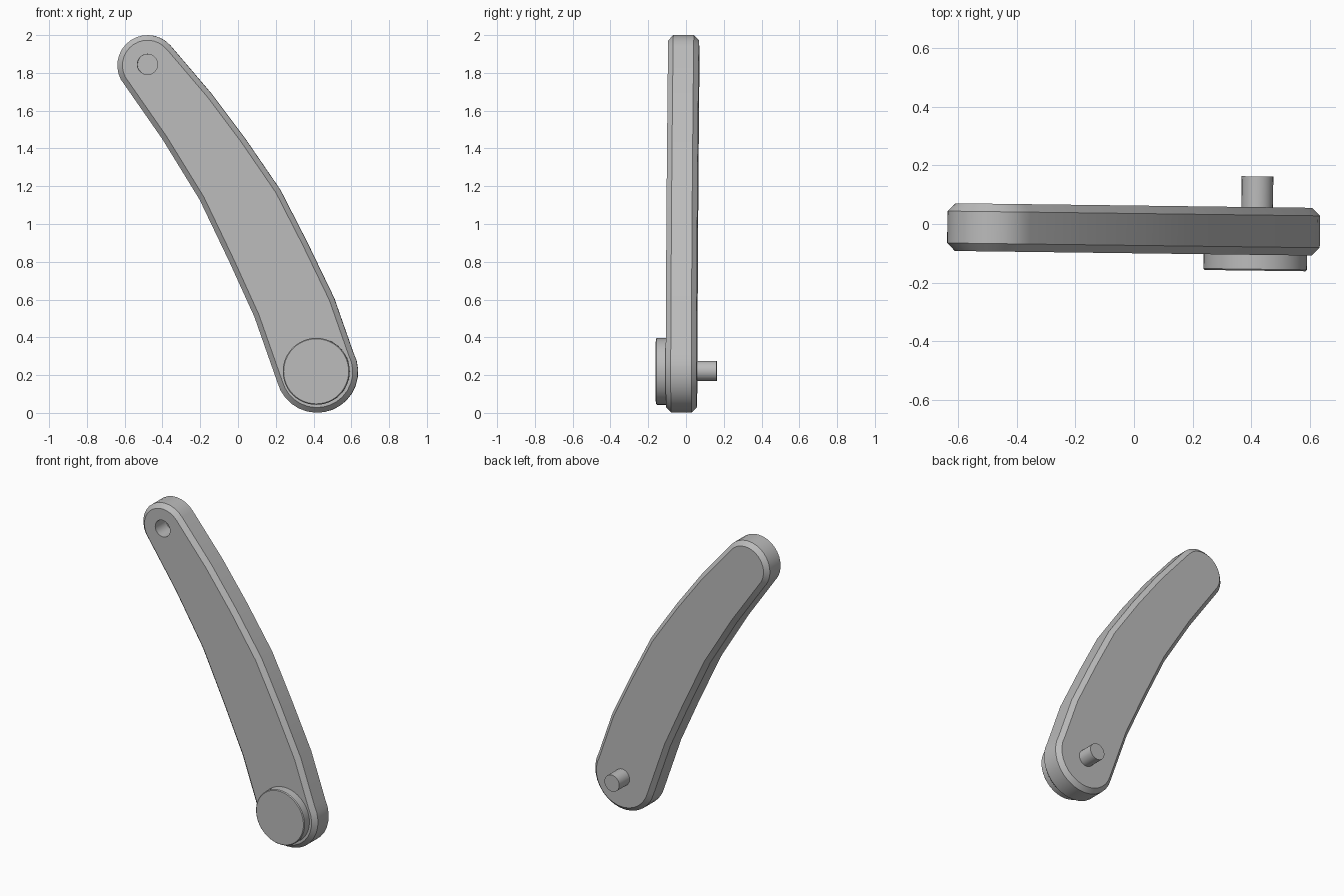
import bpy
import bmesh
from math import cos, sin, radians
from mathutils import Matrix, Vector

if "Cube" in bpy.data.objects:
    bpy.data.objects.remove(bpy.data.objects["Cube"], do_unlink=True)

grey = bpy.data.materials.new("plain grey")
grey.use_nodes = True
grey.diffuse_color = (0.5, 0.5, 0.5, 1)
grey.node_tree.nodes["Principled BSDF"].inputs["Base Color"].default_value = grey.diffuse_color

TILT = Matrix.Rotation(-0.0128, 4, "Z")   # the whole arm is turned slightly
FRONT, BACK = -0.1, 0.063
CHAMFER = 0.027
TOP, TOP_R = (-0.478, 1.84), 0.16
LOW, LOW_R = (0.419, 0.218), 0.217


def arc(centre, radius, start, end, steps):
    angles = [radians(start + (end - start) * i / steps) for i in range(steps + 1)]
    return [(centre[0] + radius * cos(a), centre[1] + radius * sin(a)) for a in angles]


def extrude(name, outline, y0, y1, bevel_front=0, bevel_back=0):
    """Extrude an x-z outline along y, chamfering the front and back rims."""
    bm = bmesh.new()
    face = bm.faces.new([bm.verts.new((x, y0, z)) for x, z in outline])
    moved = bmesh.ops.extrude_face_region(bm, geom=[face])["geom"]
    bmesh.ops.translate(bm, vec=Vector((0, y1 - y0, 0)),
                        verts=[v for v in moved if isinstance(v, bmesh.types.BMVert)])
    bmesh.ops.recalc_face_normals(bm, faces=bm.faces)
    for y, width in ((y0, bevel_front), (y1, bevel_back)):
        if width:
            rim = [e for e in bm.edges if all(abs(v.co.y - y) < 1e-5 for v in e.verts)]
            bmesh.ops.bevel(bm, geom=rim, offset=width, segments=1, profile=0.5,
                            affect="EDGES", clamp_overlap=False)
    bm.transform(TILT)
    mesh = bpy.data.meshes.new(name)
    bm.to_mesh(mesh)
    bm.free()
    mesh.materials.append(grey)
    obj = bpy.data.objects.new(name, mesh)
    bpy.context.collection.objects.link(obj)
    return obj


def select(obj):
    bpy.ops.object.select_all(action="DESELECT")
    obj.select_set(True)
    bpy.context.view_layer.objects.active = obj


# Curved arm: rounded ends joined by two bowed sides
left_side = [(-0.4, 1.45), (-0.203, 1.13), (-0.045, 0.8), (0.087, 0.51)]
right_side = [(0.51, 0.607), (0.367, 0.903), (0.225, 1.18), (0.04, 1.45), (-0.14, 1.69)]
outline = (arc(TOP, TOP_R, 40, 208, 14) + left_side
           + arc(LOW, LOW_R, 195, 388, 16) + right_side)
arm = extrude("curved_arm", outline, FRONT, BACK, CHAMFER, CHAMFER)

# Blind socket in the front of the upper end
cutter = extrude("socket_cutter", arc((TOP[0], 1.845), 0.054, 0, 345, 23), FRONT - 0.1, FRONT + 0.11)
cutter.hide_render = True
cut = arm.modifiers.new("socket", "BOOLEAN")
cut.operation, cut.solver, cut.object = "DIFFERENCE", "EXACT", cutter
select(arm)
bpy.ops.object.modifier_apply(modifier=cut.name)
bpy.data.objects.remove(cutter, do_unlink=True)

# Round boss on the front and pivot pin on the back of the lower end
boss = extrude("front_boss", arc((0.416, 0.22), 0.177, 0, 352.5, 47),
               -0.154, FRONT + 0.01, bevel_front=0.005)
pin = extrude("back_pin", arc((0.42, 0.222), 0.054, 0, 345, 23), BACK - 0.01, 0.168)

for part in (arm, boss, pin):
    select(part)
    bpy.ops.object.shade_smooth_by_angle(angle=radians(30))
